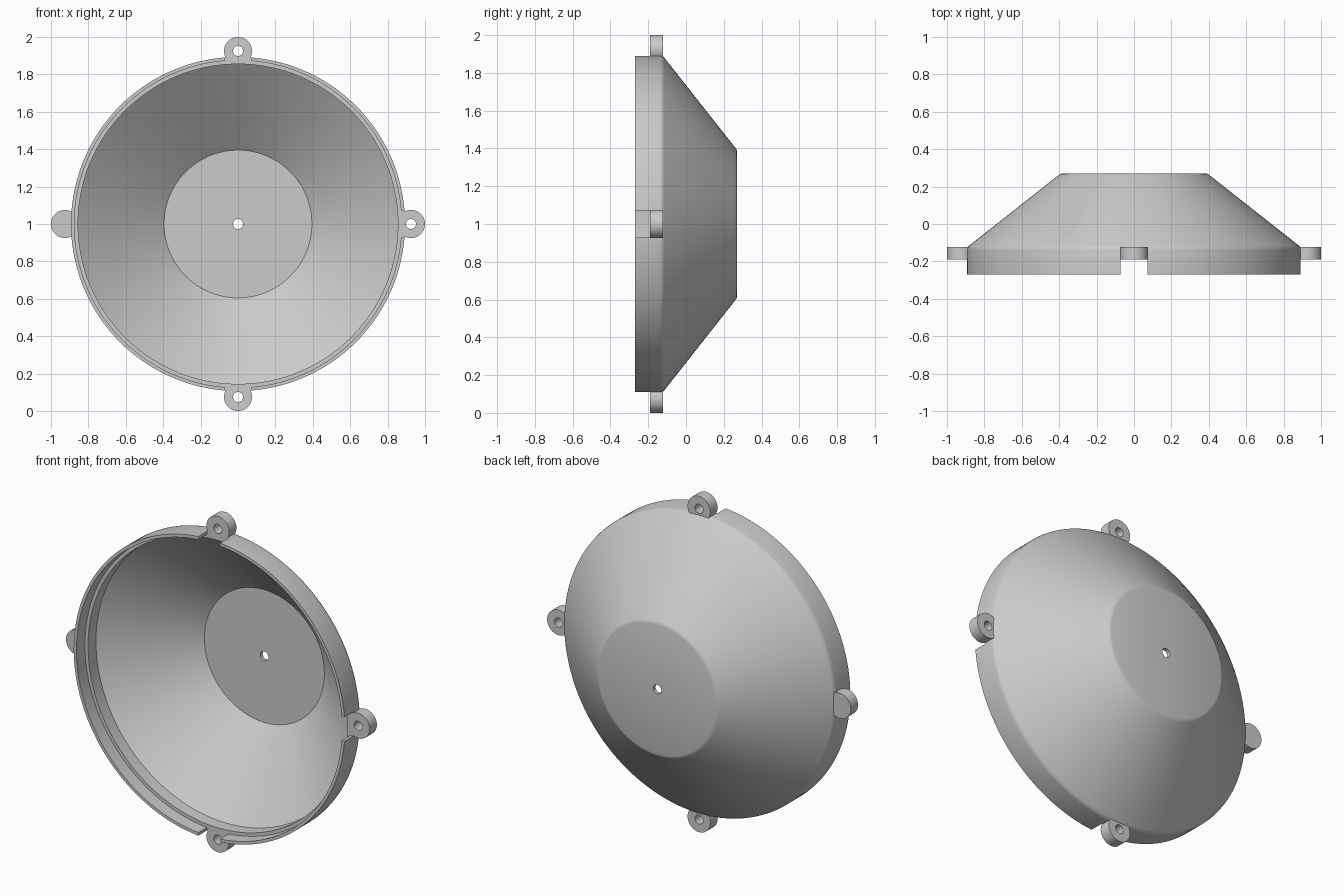
import bpy, bmesh, math
from mathutils import Matrix, Vector

if "Cube" in bpy.data.objects:
    bpy.data.objects.remove(bpy.data.objects["Cube"], do_unlink=True)

FRONT, BACK = -0.27, 0.27
LEDGE = -0.19           # step inside the lip
CENTRE = Vector((0, 0, 1))

grey = bpy.data.materials.new("light grey")
grey.use_nodes = True
grey.diffuse_color = (0.6, 0.6, 0.6, 1)
grey.node_tree.nodes["Principled BSDF"].inputs["Base Color"].default_value = (0.6, 0.6, 0.6, 1)


def finish(bm, name):
    bmesh.ops.recalc_face_normals(bm, faces=bm.faces)
    mesh = bpy.data.meshes.new(name)
    bm.to_mesh(mesh)
    bm.free()
    obj = bpy.data.objects.new(name, mesh)
    bpy.context.collection.objects.link(obj)
    mesh.materials.append(grey)
    return obj


def revolve(name, profile, steps=144):
    """Spin a closed (radius, y) outline about the dish axis."""
    bm = bmesh.new()
    rings = []
    for i in range(steps):
        a = math.tau * i / steps
        rings.append([bm.verts.new((r * math.cos(a), y, 1 + r * math.sin(a))) for r, y in profile])
    n = len(profile)
    for i in range(steps):
        p, q = rings[i], rings[(i + 1) % steps]
        for j in range(n):
            k = (j + 1) % n
            bm.faces.new((p[j], p[k], q[k], q[j]))
    return finish(bm, name)


def prism(name, outline, y0, y1, angle):
    """Extrude an (along radius, across) outline in y, turned about the dish axis."""
    bm = bmesh.new()
    face = bm.faces.new([bm.verts.new((u, y0, v)) for u, v in outline])
    new = bmesh.ops.extrude_face_region(bm, geom=[face])["geom"]
    bmesh.ops.translate(bm, vec=(0, y1 - y0, 0), verts=[g for g in new if isinstance(g, bmesh.types.BMVert)])
    bm.transform(Matrix.Translation(CENTRE) @ Matrix.Rotation(-angle, 4, "Y"))
    return finish(bm, name)


def box(u0, u1, half):
    return [(u0, -half), (u1, -half), (u1, half), (u0, half)]


def circle(u, radius, steps, inner=0):
    pts = [(u + radius * math.cos(math.tau * i / steps), radius * math.sin(math.tau * i / steps))
           for i in range(steps)]
    return [(max(x, inner), v) for x, v in pts]


def tab_outline():
    """Round end outside the wall, flat where it enters the wall."""
    u, r, root = 0.925, 0.075, 0.877
    limit = math.acos((root - u) / r)
    return [(u + r * math.cos(t), r * math.sin(t))
            for t in (limit * (i / 20 - 1) for i in range(41))]


def combine(target, tool, operation):
    mod = target.modifiers.new("combine", "BOOLEAN")
    mod.operation = operation
    mod.solver = "EXACT"
    mod.object = tool
    bpy.context.view_layer.objects.active = target
    bpy.ops.object.modifier_apply(modifier=mod.name)
    bpy.data.objects.remove(tool, do_unlink=True)


# Hollow cone with a stepped rim and a small centre hole
dish = revolve("dish_shell", [
    (0.027, BACK), (0.385, BACK), (0.395, 0.267), (0.405, 0.26),
    (0.882, -0.116), (0.89, -0.126), (0.893, -0.14), (0.893, FRONT),
    (0.875, FRONT), (0.875, LEDGE), (0.855, LEDGE), (0.855, -0.115),
    (0.395, 0.248), (0.027, 0.248)])

# Slot through the rim at the upper right
combine(dish, prism("slot_cutter", box(0.4, 1.1, 0.263), -0.4, 0.0, math.radians(135)), "DIFFERENCE")

# Four mounting tabs, each in a gap in the lip
for i in range(4):
    turn = i * math.pi / 2
    combine(dish, prism("gap_cutter", box(0.8, 1.1, 0.072), -0.4, LEDGE, turn), "DIFFERENCE")
    combine(dish, prism("mounting_tab", tab_outline(), LEDGE, -0.122, turn), "UNION")
    combine(dish, prism("screw_hole", circle(0.925, 0.027, 24), -0.4, 0.0, turn), "DIFFERENCE")

bpy.ops.object.select_all(action="DESELECT")
dish.select_set(True)
bpy.context.view_layer.objects.active = dish
bpy.ops.object.shade_smooth_by_angle(angle=math.radians(30))
